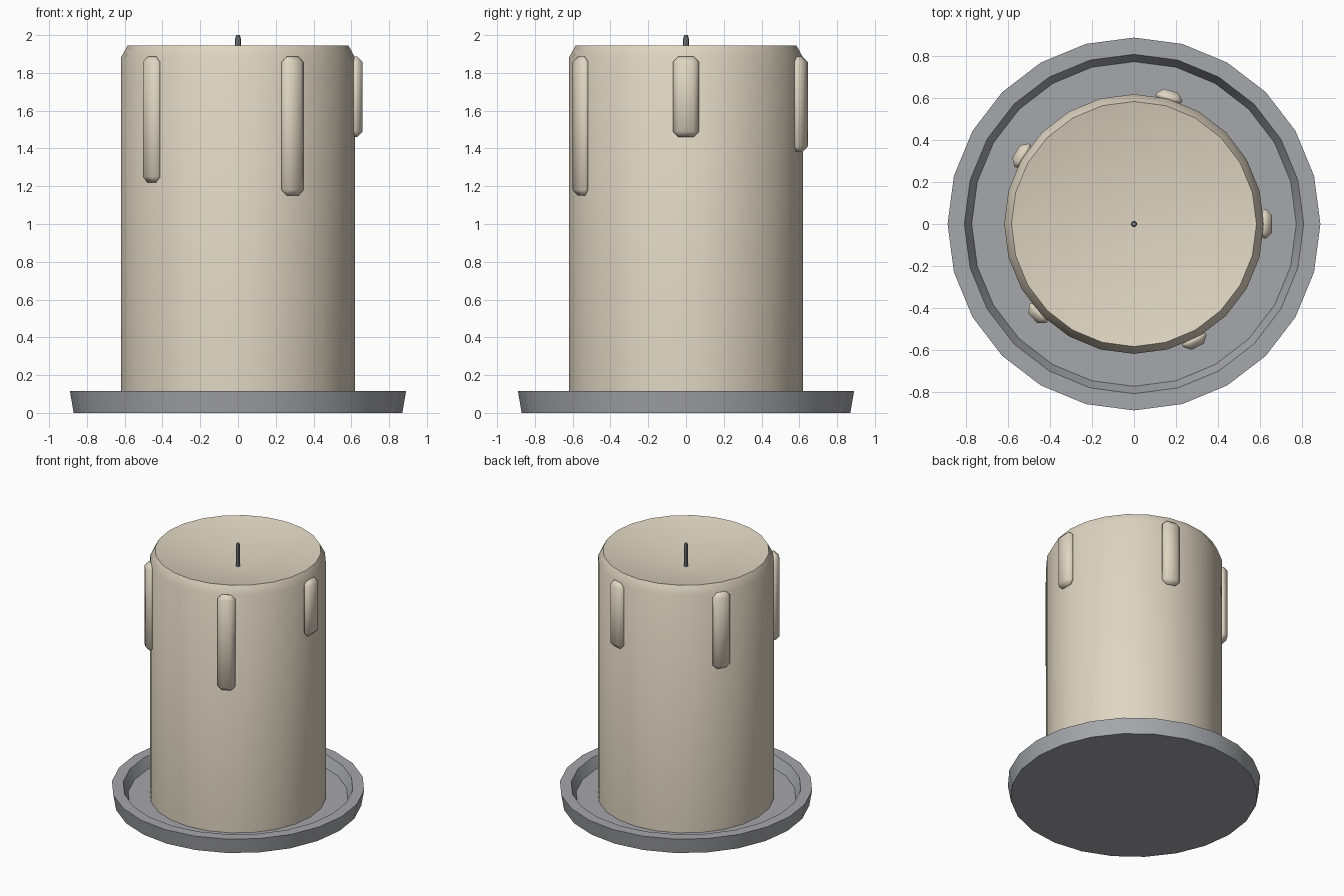
import bpy
import bmesh
from math import cos, sin, radians, tau
from mathutils import Matrix

cube = bpy.data.objects.get("Cube")
if cube:
    bpy.data.objects.remove(cube, do_unlink=True)


def make_material(name, rgb):
    mat = bpy.data.materials.new(name)
    mat.use_nodes = True
    mat.diffuse_color = (*rgb, 1)
    mat.node_tree.nodes["Principled BSDF"].inputs["Base Color"].default_value = (*rgb, 1)
    return mat


wax = make_material("cream wax", (0.74, 0.67, 0.54))
metal = make_material("grey metal", (0.38, 0.385, 0.41))
wick_grey = make_material("wick grey", (0.22, 0.23, 0.25))


def finish(name, bm, mat, angle=30):
    bmesh.ops.recalc_face_normals(bm, faces=bm.faces)
    mesh = bpy.data.meshes.new(name)
    bm.to_mesh(mesh)
    bm.free()
    mesh.materials.append(mat)
    obj = bpy.data.objects.new(name, mesh)
    bpy.context.collection.objects.link(obj)
    bpy.ops.object.select_all(action="DESELECT")
    obj.select_set(True)
    bpy.context.view_layer.objects.active = obj
    bpy.ops.object.shade_smooth_by_angle(angle=radians(angle))
    return obj


def lathe(name, profile, sides, mat, angle=30):
    """Revolve (radius, height) points; a zero radius closes to a point."""
    bm = bmesh.new()
    rings = []
    for r, z in profile:
        if r == 0:
            rings.append([bm.verts.new((0, 0, z))] * sides)
        else:
            rings.append([bm.verts.new((r * cos(tau * i / sides), r * sin(tau * i / sides), z))
                          for i in range(sides)])
    for low, high in zip(rings, rings[1:]):
        for i in range(sides):
            j = (i + 1) % sides
            corners = dict.fromkeys((low[i], low[j], high[j], high[i]))
            bm.faces.new(list(corners))
    return finish(name, bm, mat, angle)


# Dish with a raised, slightly flared rim
lathe("dish", [(0, 0), (0.87, 0), (0.89, 0.117), (0.81, 0.117), (0.775, 0.04), (0, 0.04)],
      24, metal)

# Candle body with a chamfered rim and a melted hollow on top
lathe("candle_body", [(0, 0.035), (0.62, 0.035), (0.62, 1.88), (0.585, 1.945), (0, 1.82)],
      24, wax)

# Wick
lathe("wick", [(0, 1.8), (0.015, 1.8), (0.015, 1.98), (0.01, 2.0), (0, 2.0)], 8, wick_grey)


# Wax drips hanging below the rim: angle, lowest height, width
def drip(name, degrees, bottom, width, top=1.887, inner=0.59, outer=0.66):
    bm = bmesh.new()
    size = Matrix.Diagonal((outer - inner, width, top - bottom, 1))
    place = Matrix.Translation(((inner + outer) / 2, 0, (top + bottom) / 2))
    turn = Matrix.Rotation(radians(degrees), 4, "Z")
    bmesh.ops.create_cube(bm, size=1, matrix=turn @ place @ size)
    bmesh.ops.bevel(bm, geom=bm.edges[:], offset=0.03, segments=1, affect="EDGES")
    finish(name, bm, wax, 50)


for number, (degrees, bottom, width) in enumerate([
        (0, 1.46, 0.14), (74.5, 1.38, 0.13), (148.5, 1.30, 0.13),
        (223, 1.22, 0.12), (297.5, 1.15, 0.125)], 1):
    drip(f"wax_drip_{number}", degrees, bottom, width)
